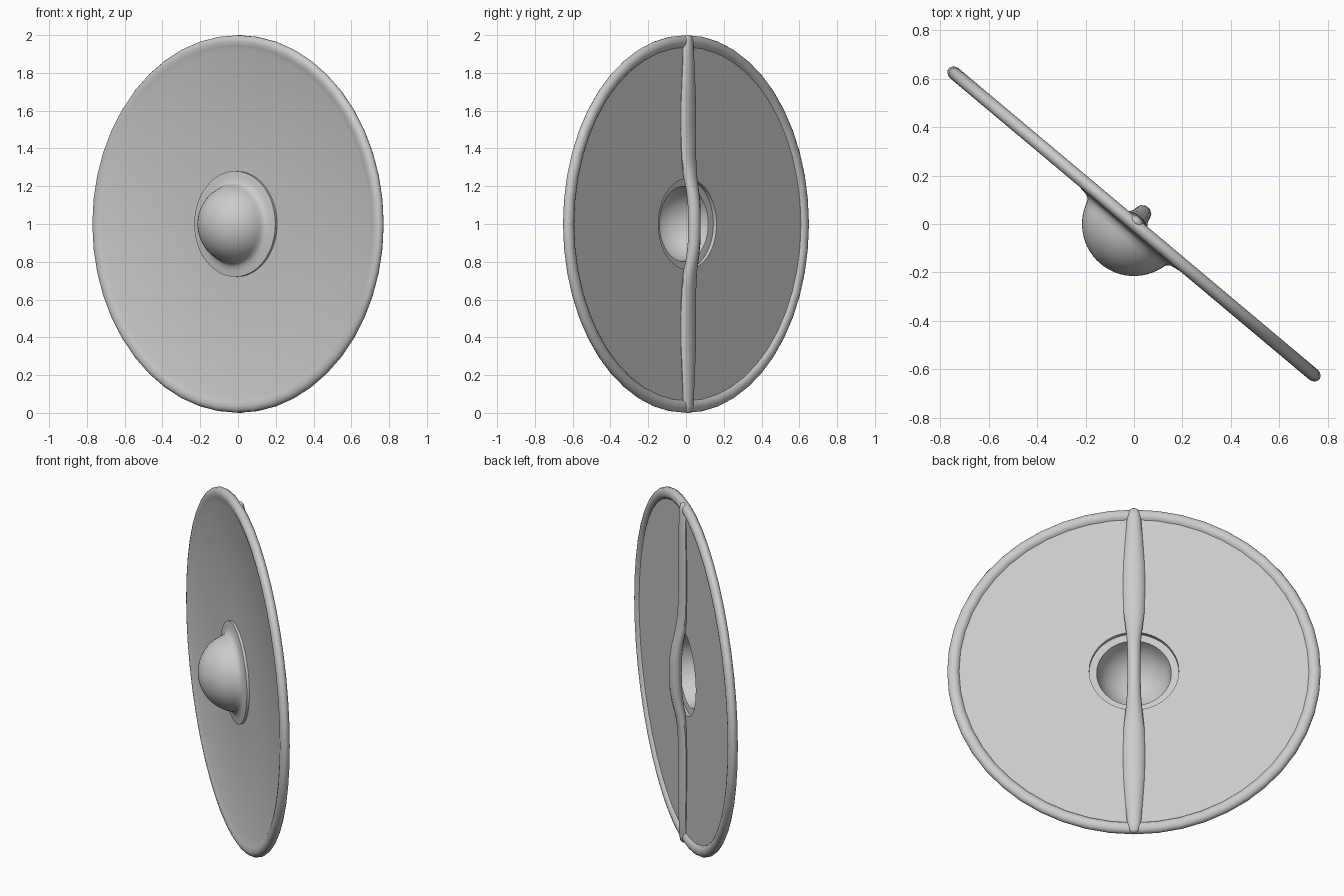
import bpy, bmesh, math
from math import sin, cos, pi, radians
from mathutils import Matrix, Vector

if "Cube" in bpy.data.objects:
    bpy.data.objects.remove(bpy.data.objects["Cube"])

# Shield space: front is -y, disc centre at the origin; then turned and lifted
PLACE = Matrix.Translation((0, 0, 1)) @ Matrix.Rotation(radians(-40), 4, 'Z')

grey = bpy.data.materials.new("plain_grey")
grey.use_nodes = True
GREY = (0.6, 0.6, 0.6, 1)
grey.diffuse_color = GREY
grey.node_tree.nodes["Principled BSDF"].inputs["Base Color"].default_value = GREY


def finish(bm, name, angle):
    bmesh.ops.remove_doubles(bm, verts=bm.verts, dist=1e-5)
    bmesh.ops.recalc_face_normals(bm, faces=bm.faces)
    bm.transform(PLACE)
    mesh = bpy.data.meshes.new(name)
    bm.to_mesh(mesh)
    bm.free()
    mesh.materials.append(grey)
    obj = bpy.data.objects.new(name, mesh)
    bpy.context.collection.objects.link(obj)
    bpy.ops.object.select_all(action='DESELECT')
    obj.select_set(True)
    bpy.context.view_layer.objects.active = obj
    bpy.ops.object.shade_smooth_by_angle(angle=radians(angle))
    return obj


def lathe(name, profile, closed, angle, steps=48):
    """Spin (radius, forward) points around the shield's axis."""
    bm = bmesh.new()
    vs = [bm.verts.new((r, -w, 0)) for r, w in profile]
    pairs = list(zip(vs, vs[1:])) + ([(vs[-1], vs[0])] if closed else [])
    edges = [bm.edges.new(p) for p in pairs]
    bmesh.ops.spin(bm, geom=vs + edges, cent=(0, 0, 0), axis=(0, 1, 0),
                   angle=2 * pi, steps=steps)
    return finish(bm, name, angle)


def arc(cr, cw, a, b, start, end, n):
    angles = [radians(start + (end - start) * i / n) for i in range(n + 1)]
    return [(cr + a * cos(t), cw + b * sin(t)) for t in angles]


# Board with a central hole, its front flowing into the rounded rim
HOLE = 0.24
board = [(HOLE, -0.01), (HOLE, 0.012), (0.92, 0.012), (0.945, 0.022)]
board += arc(0.967, 0, 0.033, 0.027, 90, -160, 10)
lathe("board_and_rim", board, True, 40)

# Domed boss shell with a thin flange over the hole
boss = arc(0, 0, 0.215, 0.215, 90, 18, 12)
boss += [(0.212, 0.045), (0.228, 0.034), (0.25, 0.03), (0.28, 0.026), (0.28, 0.012), (0.21, 0.012)]
boss += arc(0, 0, 0.2, 0.2, 4, 90, 12)
boss[0] = (0, 0.215)
boss[-1] = (0, 0.2)
lathe("boss", boss, False, 40)

# Grip bar: (height, half width, half thickness, distance behind the board centre)
half = [(0, 0.036, 0.033, 0.058), (0.1, 0.036, 0.033, 0.056), (0.17, 0.038, 0.031, 0.047),
        (0.25, 0.045, 0.028, 0.03), (0.35, 0.055, 0.025, 0.018), (0.5, 0.059, 0.025, 0.015),
        (0.65, 0.057, 0.025, 0.015), (0.82, 0.046, 0.024, 0.015), (0.96, 0.036, 0.022, 0.014),
        (0.99, 0.027, 0.017, 0.014), (1.0, 0.012, 0.008, 0.014)]
stations = [(-z, a, b, d) for z, a, b, d in reversed(half[1:])] + half
SIDES = 10
bm = bmesh.new()
rings = []
for z, a, b, d in stations:
    rings.append([bm.verts.new(Vector((a * cos(2 * pi * k / SIDES), d + b * sin(2 * pi * k / SIDES), z)))
                  for k in range(SIDES)])
for lo, hi in zip(rings, rings[1:]):
    for k in range(SIDES):
        n = (k + 1) % SIDES
        bm.faces.new((lo[k], lo[n], hi[n], hi[k]))
bm.faces.new(rings[0])
bm.faces.new(rings[-1])
finish(bm, "grip_bar", 60)
